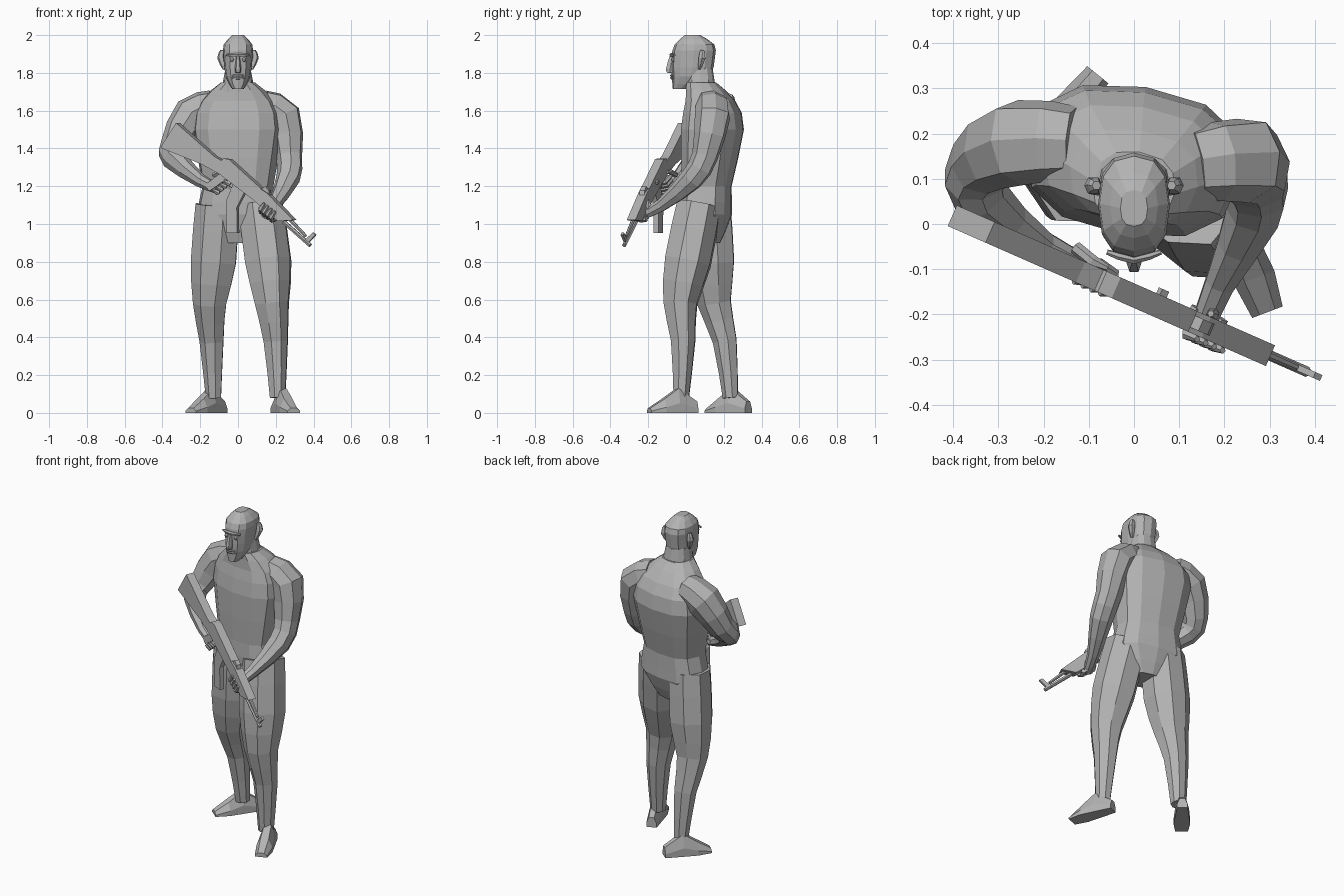
import bpy, bmesh, math
from mathutils import Vector, Matrix

cube = bpy.data.objects.get("Cube")
if cube:
    bpy.data.objects.remove(cube, do_unlink=True)

grey = bpy.data.materials.new("plain grey")
grey.use_nodes = True
SHADE = .45
COLOR = (SHADE, SHADE, SHADE, 1)
grey.diffuse_color = COLOR
grey.node_tree.nodes["Principled BSDF"].inputs["Base Color"].default_value = COLOR


def finish(name, bm):
    bmesh.ops.recalc_face_normals(bm, faces=bm.faces)
    mesh = bpy.data.meshes.new(name)
    bm.to_mesh(mesh)
    bm.free()
    mesh.materials.append(grey)
    obj = bpy.data.objects.new(name, mesh)
    bpy.context.collection.objects.link(obj)


def skin(name, rings):
    """Bridge equal rings of points and cap both ends."""
    bm = bmesh.new()
    loops = [[bm.verts.new(point) for point in ring] for ring in rings]
    count = len(loops[0])
    for lower, upper in zip(loops, loops[1:]):
        for i in range(count):
            j = (i + 1) % count
            bm.faces.new((lower[i], lower[j], upper[j], upper[i]))
    bm.faces.new(loops[0])
    bm.faces.new(loops[-1])
    finish(name, bm)


def refine(rows):
    """Insert a curved midpoint between neighbouring rows."""
    rows = [Vector(row) for row in rows]
    padded = [rows[0]] + rows + [rows[-1]]
    result = []
    for before, start, end, after in zip(padded, padded[1:], padded[2:], padded[3:]):
        result += [start, (start + end) * .5 + (start + end - before - after) / 16]
    return result + [rows[-1]]


def oval(half_width, half_depth, sides, power=.8):
    """Ellipse with slightly squared corners."""
    points = []
    for i in range(sides):
        angle = math.tau * i / sides
        c, s = math.cos(angle), math.sin(angle)
        points.append(Vector((math.copysign(abs(c) ** power, c) * half_width,
                              math.copysign(abs(s) ** power, s) * half_depth, 0)))
    return points


def stack(name, rows, sides=12, twist=0):
    """Level sections: height, half width, centre y, half depth."""
    turn = Matrix.Rotation(math.radians(twist), 3, 'Z')
    skin(name, [[Vector((0, y, z)) + turn @ point for point in oval(width, depth, sides)]
                for z, width, y, depth in refine(rows)])


def tube(name, path, radii, sides=8, curved=True):
    """Round sections carried square to a bent path."""
    rows = [Vector((*point, radius)) for point, radius in zip(path, radii)]
    if curved:
        rows = refine(rows)
    centres = [row.xyz for row in rows]
    heading = Vector((0, 0, 1))
    frame = heading.rotation_difference(centres[1] - centres[0])
    heading = centres[1] - centres[0]
    rings = []
    for i, (centre, row) in enumerate(zip(centres, rows)):
        tangent = centres[min(i + 1, len(rows) - 1)] - centres[max(i - 1, 0)]
        frame = heading.rotation_difference(tangent) @ frame
        heading = tangent
        rings.append([centre + frame @ point for point in oval(row.w, row.w, sides)])
    skin(name, rings)


# Torso, with the left side turned forward, and neck
stack("torso", [(.9, .1, .1, .08), (1.05, .22, .11, .13), (1.2, .19, .11, .13),
                (1.5, .24, .14, .165), (1.65, .2, .13, .13), (1.75, .09, .08, .08)], twist=-9)
stack("neck", [(1.7, .09, .08, .08), (1.83, .065, .07, .07)])

# Head
stack("head", [(1.715, .03, -.03, .04), (1.78, .065, .025, .1), (1.88, .076, .038, .115),
               (1.95, .076, .045, .105), (2, .03, .035, .04)])
stack("nose", [(1.8, .014, -.08, .02), (1.82, .017, -.085, .024), (1.89, .009, -.07, .018)], sides=6)

# Face details mirrored about the middle
EYE, BROW = .032, .06


def face_bar(name, reach, front, height, thick):
    tube(name, [(-reach, front + reach / 4, height), (0, front, height),
                (reach, front + reach / 4, height)], [thick / 2, thick, thick / 2], sides=6)


face_bar("brow", BROW, -.077, 1.895, .011)
face_bar("upper_lip", EYE, -.078, 1.786, .007)
face_bar("lower_lip", EYE, -.076, 1.773, .008)
for side, label in ((-1, "right"), (1, "left")):
    bm = bmesh.new()
    bmesh.ops.create_uvsphere(bm, u_segments=8, v_segments=6, radius=.012,
                              matrix=Matrix.Translation((side * EYE, -.066, 1.87)))
    finish(label + "_eye", bm)
    tube(label + "_ear", [(side * .073, .07, 1.82), (side * .09, .085, 1.88),
                          (side * .083, .085, 1.92)], [.008, .02, .01], sides=6)

# Legs share one taper from hip to ankle
LEG_TAPER = [.12, .125, .092, .066, .042]
tube("left_leg", [(.12, .07, 1.1), (.16, .01, .8), (.18, -.03, .58),
                  (.2, -.015, .38), (.21, -.025, .08)], LEG_TAPER)
tube("right_leg", [(-.11, .12, 1.1), (-.13, .135, .8), (-.15, .15, .58),
                   (-.14, .205, .38), (-.13, .235, .08)], LEG_TAPER)


# Feet: six-sided sections from heel to toe
def foot(name, heel, toe):
    heel, toe = Vector(heel), Vector(toe)
    up = Vector((0, 0, 1))
    across = (toe - heel).normalized().cross(up)
    outline = [(-1, 0), (-1, .4), (-.5, 1), (.5, 1), (1, .4), (1, 0)]
    sections = [(0, .03, .06), (.4, .04, .13), (.7, .047, .075), (1, .036, .025)]
    skin(name, [[heel.lerp(toe, t) + across * width * k + up * height * rise
                 for k, rise in outline] for t, width, height in sections])


foot("left_foot", (.2, .055, 0), (.295, -.195, 0))
foot("right_foot", (-.08, .33, 0), (-.25, .12, 0))

# Arms run from the shoulder into the palm
ARM_TAPER = [.08, .095, .07, .063, .034, .028]
tube("left_arm", [(.13, .13, 1.63), (.24, .14, 1.57), (.27, .1, 1.36),
                  (.265, .03, 1.24), (.19, -.13, 1.1), (.15, -.23, 1.05)], ARM_TAPER)
tube("right_arm", [(-.13, .18, 1.63), (-.25, .18, 1.58), (-.34, .13, 1.42),
                   (-.34, .06, 1.35), (-.2, -.05, 1.23), (-.11, -.09, 1.19)], ARM_TAPER)

# Rifle frame: along the barrel, toward the body, and upward
BUTT = Vector((-.36, 0, 1.47))
MUZZLE = Vector((.39, -.33, .9))
ALONG = (MUZZLE - BUTT).normalized()
SIDE = Vector((0, 0, 1)).cross(ALONG).normalized()
RISE = ALONG.cross(SIDE)


def gun(along, aside, rise):
    return BUTT + ALONG * along + SIDE * aside + RISE * rise


def plate(name, profile, half_thick, aside=0):
    skin(name, [[gun(along, aside + edge, rise) for along, rise in profile]
                for edge in (-half_thick, half_thick)])


# Rifle parts
BODY, THIN = .025, .014
plate("stock", [(0, .08), (0, -.08), (.25, -.015), (.36, 0), (.36, .07), (.28, .06)], BODY)
plate("receiver", [(.33, 0), (.33, .08), (.36, .096), (.6, .075), (.6, 0)], BODY)
plate("handguard", [(.59, 0), (.59, .07), (.64, .075), (.85, .044), (.78, -.012)], BODY)
plate("magazine", [(.45, .01), (.47, -.1), (.57, -.235), (.62, -.2), (.54, -.09), (.53, .01)], THIN)
plate("pistol_grip", [(.36, .01), (.32, -.1), (.36, -.11), (.41, .01)], THIN)
plate("trigger_guard", [(.4, 0), (.41, -.035), (.46, -.035), (.46, -.025), (.42, -.025)], THIN / 2)
plate("front_sight", [(.955, -.02), (.975, .05), (.995, .05), (.98, -.02)], THIN / 2)
plate("rear_sight", [(.6, .07), (.61, .095), (.64, .09), (.66, .07)], THIN)
plate("charging_handle", [(.5, .045), (.5, .06), (.52, .06), (.52, .045)], THIN, aside=BODY)
tube("barrel", [gun(.8, 0, 0), gun(1, 0, -.015)], [.011, .011], sides=6, curved=False)
tube("gas_tube", [gun(.82, 0, .03), gun(.95, 0, .01)], [.01, .008], sides=6, curved=False)

# Fingers wrap under the handguard and round the grip
FINGER = [THIN, THIN, THIN, THIN / 2]
WRAP = .032
for i in range(4):
    along = .665 + i * BODY
    tube("left_finger", [gun(along, WRAP, -BODY), gun(along, 0, -WRAP),
                         gun(along, -WRAP, -THIN), gun(along, -WRAP, BODY)],
         FINGER, sides=6, curved=False)
    rise = -THIN - i * BODY
    along = .42 + rise / 3
    tube("right_finger", [gun(along - .05, WRAP, rise), gun(along, BODY, rise),
                          gun(along + THIN, -THIN, rise), gun(along - THIN, -BODY, rise)],
         FINGER, sides=6, curved=False)

# Thumbs rest along the near side
for label, along, rise in (("left", .7, -.02), ("right", .31, -.04)):
    tip = -.04 if label == "left" else .06
    tube(label + "_thumb", [gun(along, .045, rise), gun(along + tip / 2, WRAP, rise + .04),
                            gun(along + tip, WRAP, rise + .06)], FINGER[1:], sides=6, curved=False)
